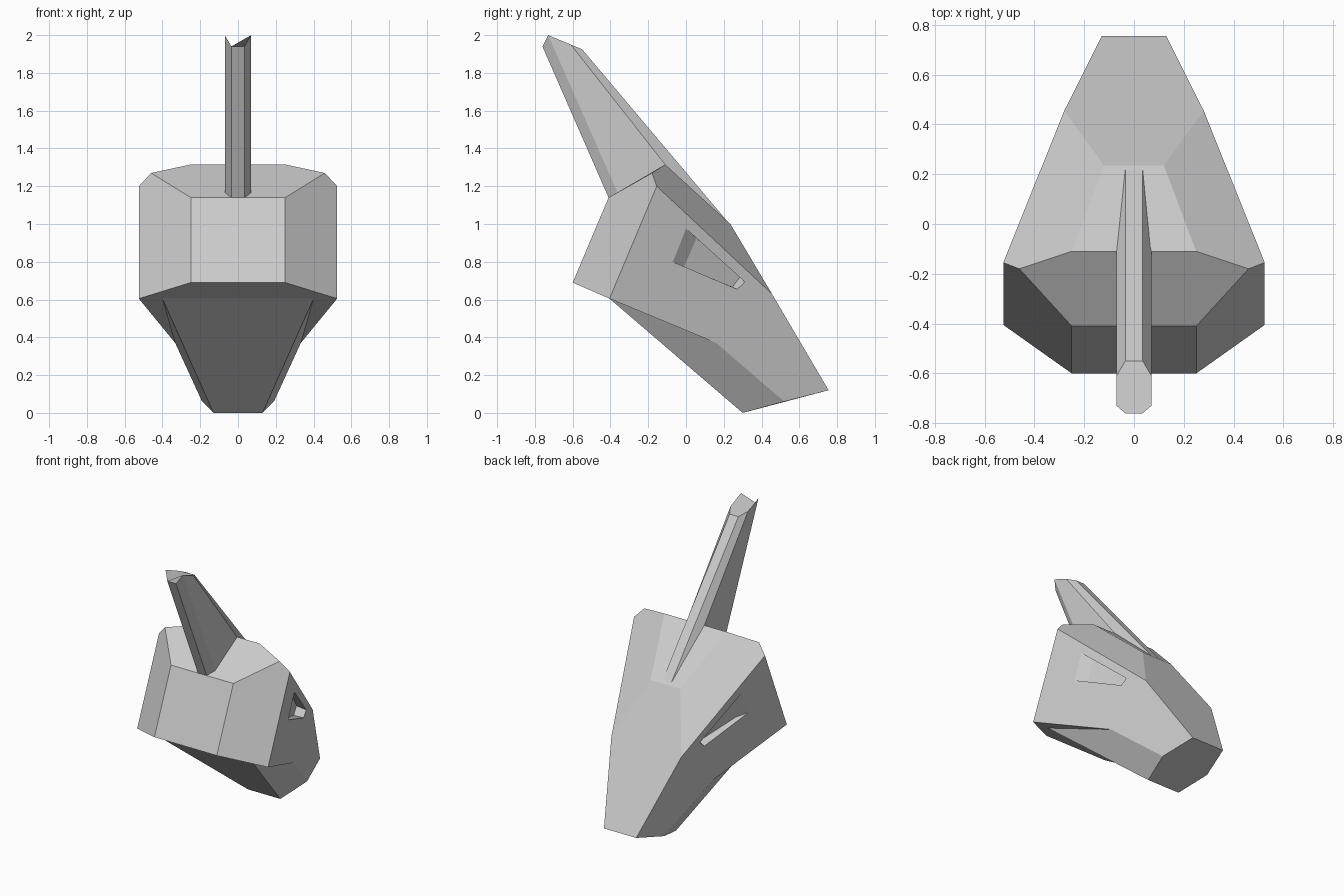
import bpy, bmesh

if "Cube" in bpy.data.objects:
    bpy.data.objects.remove(bpy.data.objects["Cube"])


def symmetric(name, pts, sides, spans):
    """Mesh from right-hand points: side faces are mirrored, spans cross the centre."""
    n = len(pts)
    verts = list(pts) + [(-x, y, z) for x, y, z in pts]
    faces = []
    for f in sides:
        faces += [f, [i + n for i in reversed(f)]]
    for f in spans:
        faces.append(f + [i + n for i in reversed(f)])
    me = bpy.data.meshes.new(name)
    me.from_pydata(verts, [], faces)
    bm = bmesh.new()
    bm.from_mesh(me)
    bmesh.ops.recalc_face_normals(bm, faces=bm.faces)
    bm.to_mesh(me)
    bm.free()
    ob = bpy.data.objects.new(name, me)
    bpy.context.collection.objects.link(ob)
    return ob


def cheek_x(y, z):
    """x of the flat cheek plane at a given y, z."""
    return 0.525 - 0.4876 * ((y + 0.155) * 0.595 - (z - 1.2) * 0.25)


# Head: faceted neck ring, brow, snout and jaw
head = symmetric("head", [
    (0.25, -0.41, 1.14),                           # 0 collar top
    (0.46, -0.18, 1.27),                           # 1 crown corner
    (0.25, -0.11, 1.315),                          # 2 crown back
    (0.525, -0.155, 1.2),                          # 3 crown side
    (0.525, -0.405, 0.605),                        # 4 collar side bottom
    (0.25, -0.60, 0.69),                           # 5 collar bottom
    (0.12, 0.235, 1.0),                            # 6 brow
    (0.28, 0.455, 0.63),                           # 7 snout top
    (cheek_x(0.755, 0.12), 0.755, 0.12),           # 8 tip top
    (cheek_x(0.52, 0.06), 0.52, 0.06),             # 9 tip side
    (0.13, 0.30, 0.0),                             # 10 tip bottom
    (cheek_x(0.16, 0.37), 0.16, 0.37),             # 11 jaw corner
    (0.40, -0.405, 0.605),                         # 12 jaw root
], sides=[
    [0, 1, 3, 4, 5], [1, 2, 6, 7, 3], [3, 7, 8, 9, 11, 4],
    [4, 11, 12], [12, 11, 9, 10],
], spans=[
    [0, 1, 2], [5, 0], [2, 6], [6, 7, 8], [8, 9, 10], [10, 12], [12, 4, 5],
])

# Eye sockets: tapered cutters sunk into the cheeks
outer = [(-0.07, 0.80), (0.0, 0.975), (0.31, 0.695), (0.27, 0.655)]
shift = [(0.06, -0.026), (0.055, -0.05), (-0.025, 0.023), (-0.025, 0.011)]
pts = []
for t in (-0.4, 1.0):
    for (y, z), (dy, dz) in zip(outer, shift):
        pts.append((cheek_x(y, z) - 0.06 * t, y + dy * t, z + dz * t))
cutter = symmetric("eye_cutter", pts, sides=[
    [0, 1, 2, 3], [4, 5, 6, 7],
    [0, 1, 5, 4], [1, 2, 6, 5], [2, 3, 7, 6], [3, 0, 4, 7]], spans=[])
cutter.hide_render = True
cutter.hide_set(True)
mod = head.modifiers.new("eye_sockets", 'BOOLEAN')
mod.operation = 'DIFFERENCE'
mod.solver = 'EXACT'
mod.object = cutter

# Crest: swept blade with chamfered edges
symmetric("crest", [
    (0.035, -0.41, 1.14), (0.07, -0.355, 1.15), (0.07, -0.02, 1.2), (0.035, 0.235, 0.995),
    (0.035, -0.76, 1.94), (0.07, -0.73, 2.0), (0.07, -0.61, 1.95), (0.035, -0.55, 1.925),
], sides=[[0, 1, 5, 4], [1, 2, 6, 5], [2, 3, 7, 6]],
    spans=[[0, 1, 2, 3], [4, 5, 6, 7], [0, 4], [3, 7]])
